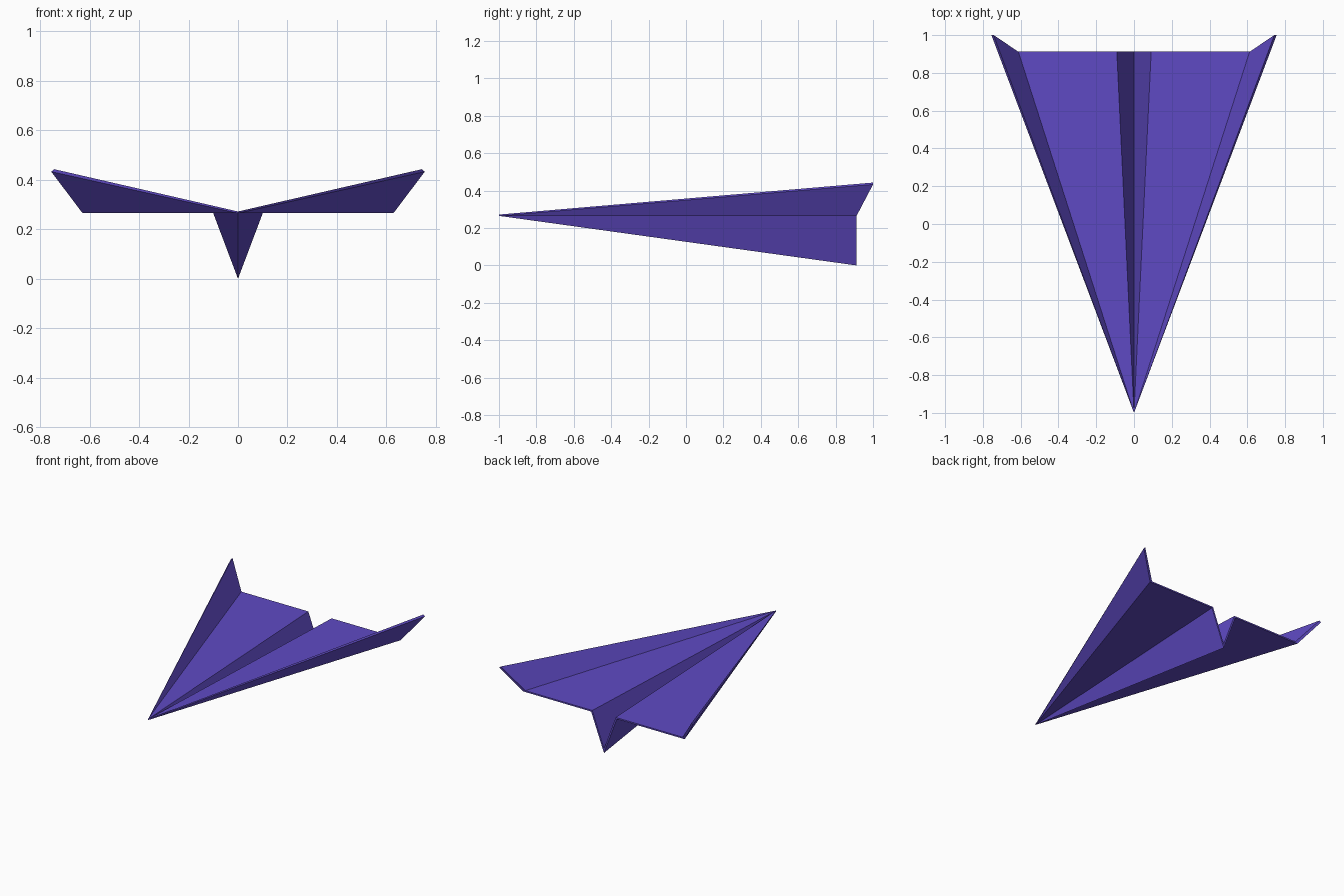
import bpy
import bmesh

cube = bpy.data.objects.get("Cube")
if cube:
    bpy.data.objects.remove(cube, do_unlink=True)

# Purple paper
paper = bpy.data.materials.new("purple_paper")
paper.use_nodes = True
colour = (0.115, 0.069, 0.55, 1.0)
paper.diffuse_color = colour
bsdf = paper.node_tree.nodes["Principled BSDF"]
bsdf.inputs["Base Color"].default_value = colour
bsdf.inputs["Roughness"].default_value = 0.8

# Tail edge of the folded sheet: keel, body crease, wing crease, winglet tip
TAIL_Y = 0.912
UPPER = [(0.0, TAIL_Y, 0.030), (0.091, TAIL_Y, 0.275),
         (0.612, TAIL_Y, 0.275), (0.743, 1.0, 0.443)]
LOWER = [(0.0, TAIL_Y, 0.0), (0.100, TAIL_Y, 0.265),
         (0.628, TAIL_Y, 0.265), (0.755, 1.0, 0.433)]
NOSE_UPPER = (0.0, -1.0, 0.272)
NOSE_LOWER = (0.0, -1.0, 0.265)


def full_width(half):
    """Mirror a half profile into one running from right tip to left tip."""
    return [(-x, y, z) for x, y, z in reversed(half[1:])] + half


def folded_sheet(name):
    bm = bmesh.new()
    top = [bm.verts.new(p) for p in full_width(UPPER)]
    low = [bm.verts.new(p) for p in full_width(LOWER)]
    nose_t, nose_l = bm.verts.new(NOSE_UPPER), bm.verts.new(NOSE_LOWER)

    # Panels fan out from the nose, with a thin edge along the tail
    for i in range(len(top) - 1):
        bm.faces.new((nose_t, top[i + 1], top[i]))
        bm.faces.new((nose_l, low[i], low[i + 1]))
        bm.faces.new((top[i], top[i + 1], low[i + 1], low[i]))

    # Thin leading edges
    for i in (0, -1):
        bm.faces.new((nose_t, top[i], low[i], nose_l))

    bmesh.ops.recalc_face_normals(bm, faces=bm.faces)
    mesh = bpy.data.meshes.new(name)
    bm.to_mesh(mesh)
    bm.free()
    mesh.materials.append(paper)
    obj = bpy.data.objects.new(name, mesh)
    bpy.context.collection.objects.link(obj)
    return obj


folded_sheet("paper_plane")
